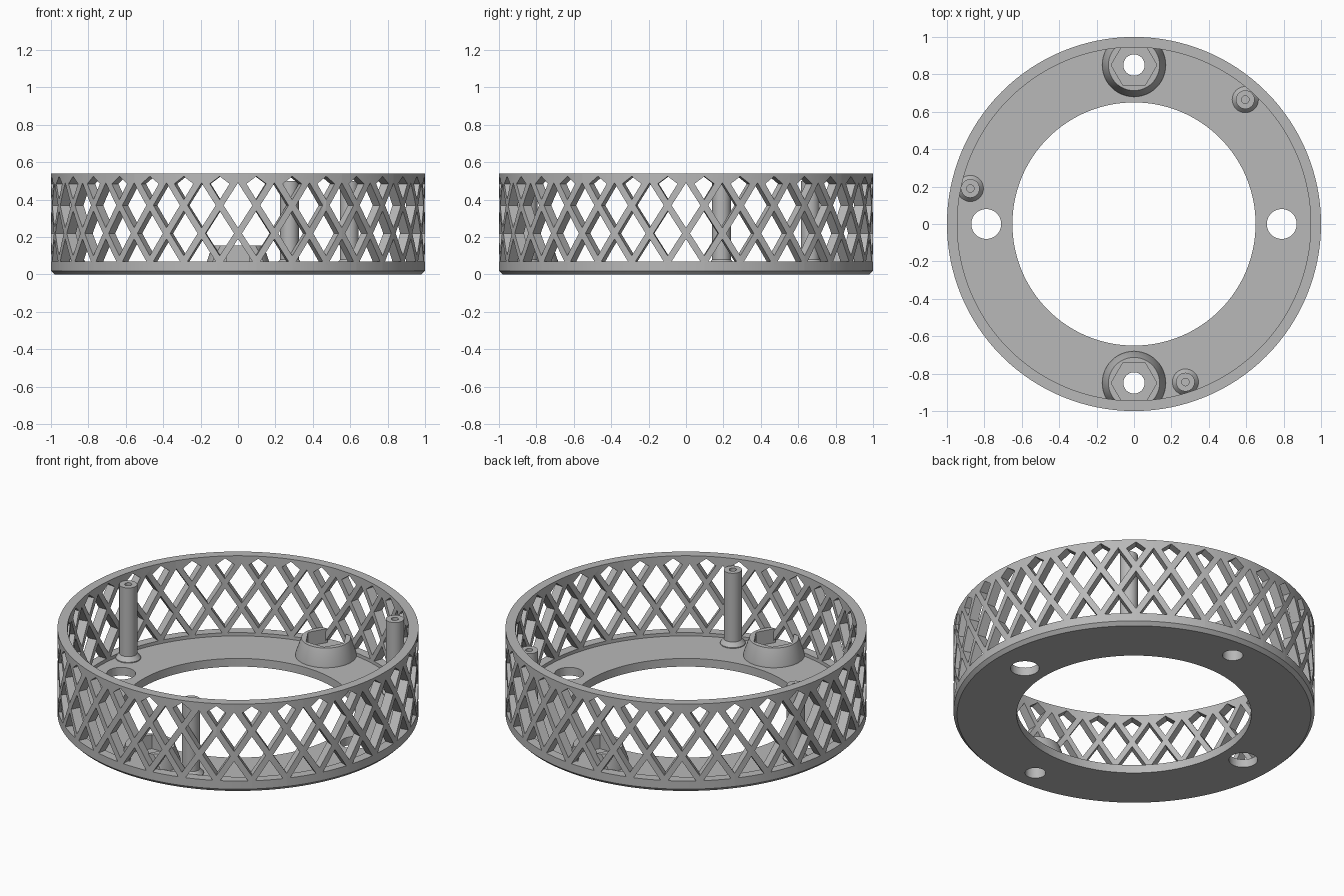
import bpy, bmesh, math
from mathutils import Vector

if "Cube" in bpy.data.objects:
    bpy.data.objects.remove(bpy.data.objects["Cube"])

grey = bpy.data.materials.new("mid grey")
grey.diffuse_color = (0.48, 0.48, 0.48, 1)
grey.use_nodes = True
grey.node_tree.nodes["Principled BSDF"].inputs["Base Color"].default_value = grey.diffuse_color


def make(name, bm):
    bmesh.ops.remove_doubles(bm, verts=bm.verts, dist=1e-5)
    bmesh.ops.recalc_face_normals(bm, faces=bm.faces)
    me = bpy.data.meshes.new(name)
    bm.to_mesh(me)
    bm.free()
    me.materials.append(grey)
    ob = bpy.data.objects.new(name, me)
    bpy.context.collection.objects.link(ob)
    return ob


def lathe(name, pts, n, closed=False, at=(0, 0)):
    """Revolve an (r, z) profile about a vertical axis."""
    bm = bmesh.new()
    rings = []
    for i in range(n):
        a = 2 * math.pi * i / n
        rings.append([bm.verts.new((at[0] + r * math.cos(a), at[1] + r * math.sin(a), z))
                      for r, z in pts])
    m = len(pts)
    for i in range(n):
        p, q = rings[i], rings[(i + 1) % n]
        for j in range(m if closed else m - 1):
            k = (j + 1) % m
            if pts[j][0] == 0:
                bm.faces.new((p[j], q[k], p[k]))
            elif pts[k][0] == 0:
                bm.faces.new((p[j], q[j], p[k]))
            else:
                bm.faces.new((p[j], q[j], q[k], p[k]))
    return make(name, bm)


def rod(name, r, z0, z1, n, at):
    return lathe(name, [(0, z0), (r, z0), (r, z1), (0, z1)], n, at=at)


def boolean(ob, cutter, op='DIFFERENCE'):
    cutter.hide_render = True
    mod = ob.modifiers.new("cut", 'BOOLEAN')
    mod.operation, mod.object, mod.solver = op, cutter, 'EXACT'
    bpy.ops.object.select_all(action='DESELECT')
    bpy.context.view_layer.objects.active = ob
    ob.select_set(True)
    bpy.ops.object.modifier_apply(modifier=mod.name)
    bpy.data.objects.remove(cutter)


def smooth(ob):
    bpy.ops.object.select_all(action='DESELECT')
    bpy.context.view_layer.objects.active = ob
    ob.select_set(True)
    bpy.ops.object.shade_smooth_by_angle(angle=math.radians(30))


# Ring wall and base plate in one revolved section
FLOOR = 0.05
body = lathe("ring_body", [(0.65, 0), (0.98, 0), (1, 0.02), (1, 0.54),
                           (0.945, 0.54), (0.945, FLOOR), (0.65, FLOOR)], 128, closed=True)

# Lattice openings: two staggered sets of columns round the wall
COLUMNS, W, H = 32, 0.077, 0.12


def diamond(z):
    return [(0, z - H), (W, z), (0, z + H), (-W, z)]


even = [diamond(0.37), [(-W, 0.07), (W, 0.07), (0, 0.19)]]
odd = [diamond(0.22), [(0, 0.40), (0.053, 0.485), (0, 0.525), (-0.053, 0.485)]]
bm = bmesh.new()
for i in range(COLUMNS * 2):
    a = math.pi * i / COLUMNS
    out = Vector((math.cos(a), math.sin(a), 0))
    side = Vector((-math.sin(a), math.cos(a), 0))
    for shape in (odd if i % 2 else even):
        near, far = [[bm.verts.new(out * r + side * u + Vector((0, 0, z))) for u, z in shape]
                     for r in (0.9, 1.05)]
        bm.faces.new(near)
        bm.faces.new(far)
        for j in range(len(shape)):
            k = (j + 1) % len(shape)
            bm.faces.new((near[j], near[k], far[k], far[j]))
boolean(body, make("lattice_cutter", bm))

# Round holes through the base plate
for x, y, r in ((0.79, 0, 0.08), (-0.79, 0, 0.08), (0, 0.85, 0.057), (0, -0.85, 0.057)):
    boolean(body, rod("hole_cutter", r, -0.1, 0.062, 32, (x, y)))
smooth(body)

# Tapered bosses with hexagonal nut pockets
for name, y in (("back_nut_boss", 0.85), ("front_nut_boss", -0.85)):
    boss = lathe(name, [(0, FLOOR - 0.01), (0.17, FLOOR - 0.01), (0.17, 0.06),
                        (0.137, 0.155), (0, 0.155)], 48, at=(0, y))
    boolean(boss, rod("wall_clip", 0.955, -0.1, 0.3, 128, (0, 0)), 'INTERSECT')
    boolean(boss, rod("pocket_cutter", 0.122, 0.07, 0.3, 6, (0, y)))
    boolean(boss, rod("bolt_cutter", 0.057, -0.1, 0.2, 32, (0, y)))
    smooth(boss)

# Slim screw posts with flared feet and pilot holes
for i, at in enumerate(((0.595, 0.665), (-0.875, 0.19), (0.275, -0.845))):
    post = lathe("screw_post_%d" % (i + 1),
                 [(0, FLOOR - 0.01), (0.07, FLOOR - 0.01), (0.07, 0.055), (0.05, 0.08),
                  (0.05, 0.5), (0.02, 0.5), (0.02, 0.38), (0, 0.38)], 32, at=at)
    smooth(post)
